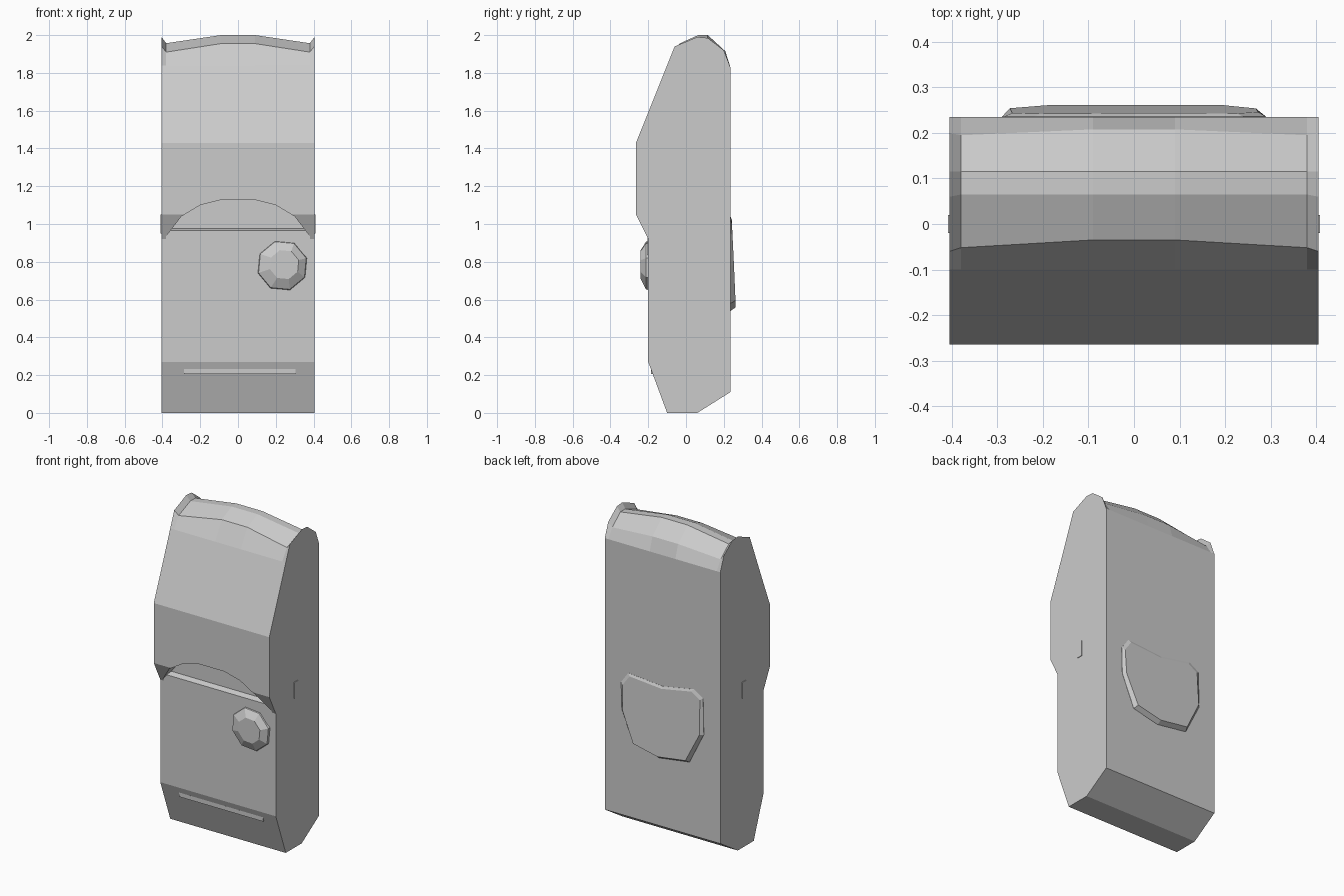
import bpy, bmesh, math

if "Cube" in bpy.data.objects:
    bpy.data.objects.remove(bpy.data.objects["Cube"])


def loft(name, rings):
    """Bridge equal-length rings of points and cap both ends."""
    bm = bmesh.new()
    vr = [[bm.verts.new(p) for p in r] for r in rings]
    n = len(vr[0])
    for a, b in zip(vr, vr[1:]):
        for i in range(n):
            j = (i + 1) % n
            bm.faces.new((a[i], a[j], b[j], b[i]))
    bm.faces.new(vr[0][::-1])
    bm.faces.new(vr[-1])
    bmesh.ops.recalc_face_normals(bm, faces=bm.faces)
    me = bpy.data.meshes.new(name)
    bm.to_mesh(me)
    bm.free()
    ob = bpy.data.objects.new(name, me)
    bpy.context.collection.objects.link(ob)
    return ob


def box(name, x0, x1, y0, y1, z0, z1):
    return loft(name, [[(x0, y0, z), (x1, y0, z), (x1, y1, z), (x0, y1, z)]
                       for z in (z0, z1)])


# cabinet body: side profile swept across, with a crowned top between raised cheeks
low = [(0.235, 1.83), (0.235, 0.11), (0.06, 0), (-0.1, 0), (-0.2, 0.27),
       (-0.2, 0.92), (-0.265, 1.05), (-0.265, 1.43), (-0.2, 1.59), (-0.1, 1.84)]
cheek = [(-0.06, 1.94), (0.06, 1.99), (0.115, 1.985), (0.2, 1.92)]
shoulder = [(-0.052, 1.91), (0.065, 1.957), (0.115, 1.957), (0.195, 1.89)]
crown = [(-0.035, 1.955), (0.065, 2.0), (0.115, 2.0), (0.208, 1.915)]
half = [(0.405, cheek), (0.38, shoulder), (0.09, crown)]
stations = [(-x, t) for x, t in half] + [(x, t) for x, t in half[::-1]]
body = loft("cabinet_body", [[(x, y, z) for y, z in low + t] for x, t in stations])

# arched tray recess cut into the front
side = [(0.38, 0.835), (0.38, 0.935), (0.30, 1.04), (0.20, 1.10), (0.09, 1.128)]
arch = side + [(-x, z) for x, z in side[::-1]]
cutter = loft("recess_cutter", [[(x, y, z) for x, z in arch] for y in (-0.4, -0.17)])
cutter.hide_render = True
mod = body.modifiers.new("recess", "BOOLEAN")
mod.operation = "DIFFERENCE"
mod.solver = "EXACT"
mod.object = cutter
bpy.context.view_layer.objects.active = body
bpy.ops.object.modifier_apply(modifier="recess")
bpy.data.objects.remove(cutter)

# front lip of the recess, with a slightly sloping top
flap = [(-0.204, 0.835), (-0.16, 0.835), (-0.16, 0.98), (-0.204, 0.965)]
loft("tray_lip", [[(x, y, z) for y, z in flap] for x in (-0.38, 0.38)])

# faceted knob
loft("front_knob", [[(cx + r * math.cos(a * math.pi / 4 + 0.3), y,
                      cz + r * math.sin(a * math.pi / 4 + 0.3)) for a in range(8)]
                    for cx, cz, r, y in ((0.235, 0.78, 0.137, -0.195),
                                         (0.235, 0.78, 0.132, -0.212),
                                         (0.245, 0.785, 0.08, -0.24))])

# lower bar on the sloping kick plate
box("kick_bar", -0.285, 0.305, -0.186, -0.13, 0.205, 0.232)

# small tabs on both sides
for s, n in ((-1, "left"), (1, "right")):
    box(n + "_side_tab", *sorted((s * 0.39, s * 0.409)), -0.02, 0.02, 0.95, 1.05)

# faceted back bulge, flush at the top and deepest near the bottom
rim = [(0.24, 1.02), (0.29, 0.95), (0.285, 0.78), (0.2, 0.58), (0.02, 0.54),
       (-0.19, 0.57), (-0.29, 0.77), (-0.285, 1.0), (-0.22, 1.04), (0.0, 1.0)]
inner = [(x * 0.94, 0.262 - 0.045 * max(0, z - 0.6), 0.8 + (z - 0.8) * 0.93)
         for x, z in rim]
loft("back_bulge", [[(x, 0.22, z) for x, z in rim],
                    [(x, 0.236, z) for x, z in rim], inner])
